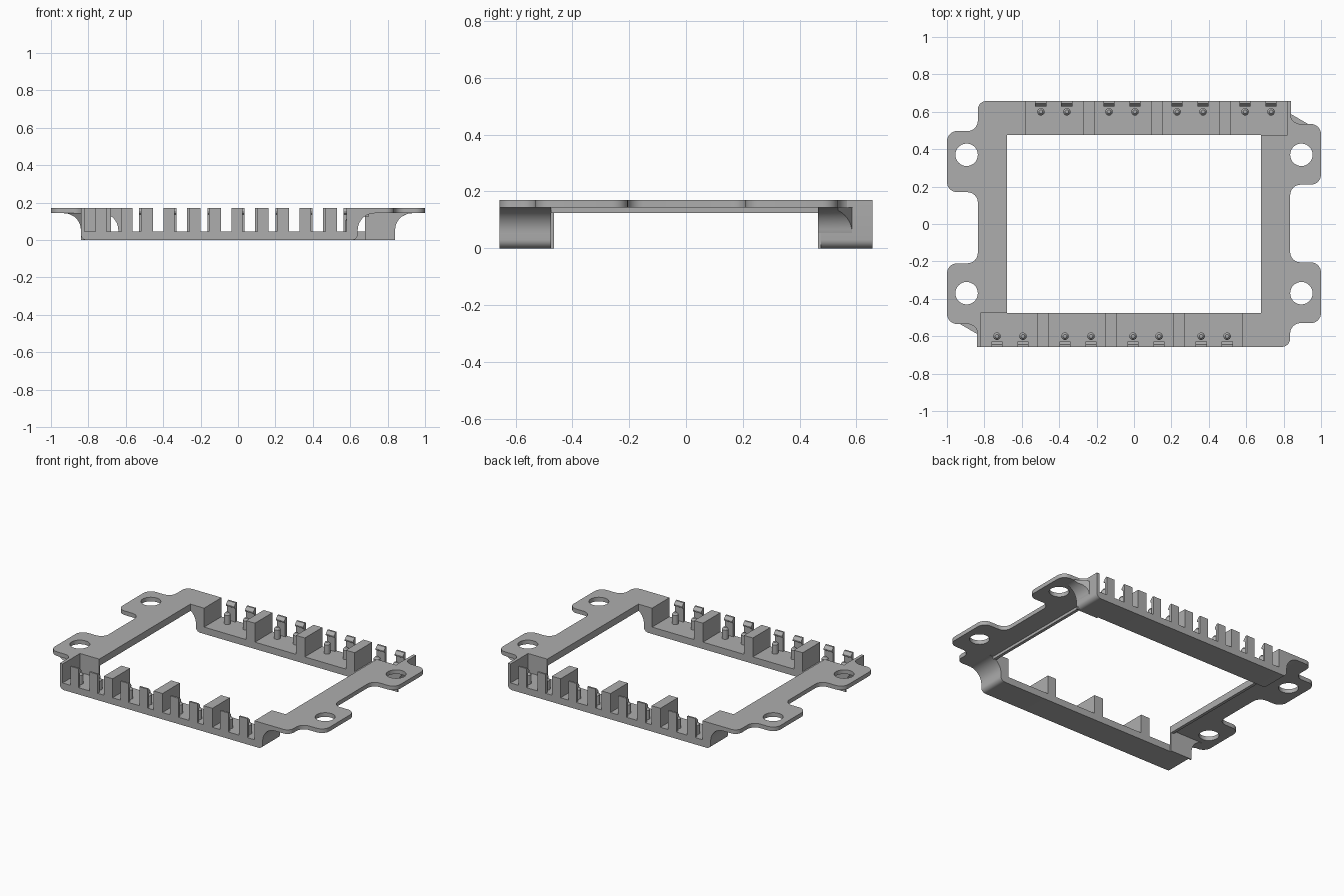
import bpy, bmesh, math
from mathutils import Matrix, Vector

if "Cube" in bpy.data.objects:
    bpy.data.objects.remove(bpy.data.objects["Cube"], do_unlink=True)

GREY = (0.42, 0.42, 0.42, 1)
mat = bpy.data.materials.new("plain_grey")
mat.use_nodes = True
mat.diffuse_color = GREY
mat.node_tree.nodes["Principled BSDF"].inputs["Base Color"].default_value = GREY

TOP, UNDER, FLOOR = 0.17, 0.143, 0.045
OUT, IN = 0.657, 0.475      # rail outer and inner distance from the centre
HALF = 0.835                # half width of the frame body
HALF_TURN = Matrix.Rotation(math.pi, 4, "Z")


def add(name, mesh, smooth=False):
    mesh.materials.clear()
    mesh.materials.append(mat)
    ob = bpy.data.objects.new(name, mesh)
    bpy.context.scene.collection.objects.link(ob)
    if smooth:
        bpy.ops.object.select_all(action="DESELECT")
        ob.select_set(True)
        bpy.context.view_layer.objects.active = ob
        bpy.ops.object.shade_smooth_by_angle(angle=math.radians(35))
    return ob


def add_both(name, bm, smooth=False):
    """One copy for the front, one turned half round for the back."""
    bmesh.ops.recalc_face_normals(bm, faces=bm.faces)
    for side in ("front", "back"):
        mesh = bpy.data.meshes.new(side + "_" + name)
        bm.to_mesh(mesh)
        if side == "back":
            mesh.transform(HALF_TURN)
        add(side + "_" + name, mesh, smooth)
    bm.free()


def prism(bm, points, step):
    face = bm.faces.new([bm.verts.new(p) for p in points])
    geom = bmesh.ops.extrude_face_region(bm, geom=[face])["geom"]
    new = [v for v in geom if isinstance(v, bmesh.types.BMVert)]
    bmesh.ops.translate(bm, verts=new, vec=step)
    return new


def box(bm, x0, x1, y0, y1, z0, z1):
    prism(bm, [(x0, y0, z0), (x1, y0, z0), (x1, y1, z0), (x0, y1, z0)], (0, 0, z1 - z0))


def arc(cx, cz, r, a0, a1, n=10):
    angles = [math.radians(a0 + (a1 - a0) * i / n) for i in range(n + 1)]
    return [(cx + r * math.cos(a), cz + r * math.sin(a)) for a in angles]


def rounded(corners, n=8):
    """Round each (x, y, radius) right-angled corner of an outline."""
    out = []
    for i, (x, y, r) in enumerate(corners):
        p = Vector((x, y))
        if not r:
            out.append(p)
            continue
        a = p + (Vector(corners[i - 1][:2]) - p).normalized() * r
        b = p + (Vector(corners[(i + 1) % len(corners)][:2]) - p).normalized() * r
        centre = a + b - p
        for k in range(n + 1):
            t = k / n * math.pi / 2
            out.append(centre + (a - centre) * math.cos(t) + (b - centre) * math.sin(t))
    return out


def plate(name, front_ear, back_ear, turn):
    """Side plate with two rounded ears and screw holes, as a filled outline."""
    corners = [(0.58, -OUT, 0), (HALF, -OUT, 0.045)]
    for lo, hi in (front_ear, back_ear):
        corners += [(HALF, lo, 0.055), (1, lo, 0.055), (1, hi, 0.055), (HALF, hi, 0.055)]
    corners += [(HALF, OUT, 0), (0.82, OUT, 0), (0.82, IN, 0),
                (0.68, IN, 0), (0.68, -IN, 0), (0.58, -IN, 0)]
    loops = [rounded(corners)]
    for y in (-0.37, 0.37):
        loops.append(arc(0.895, y, 0.06, 0, 348.75, 31))
    curve = bpy.data.curves.new(name, "CURVE")
    curve.dimensions = "2D"
    curve.fill_mode = "BOTH"
    curve.extrude = (TOP - UNDER) / 2
    for loop in loops:
        s = curve.splines.new("POLY")
        s.points.add(len(loop) - 1)
        for pt, co in zip(s.points, loop):
            pt.co = (co[0], co[1], 0, 1)
        s.use_cyclic_u = True
    helper = bpy.data.objects.new(name + "_outline", curve)
    mesh = bpy.data.meshes.new_from_object(helper)
    bpy.data.objects.remove(helper)
    mesh.transform(Matrix.Translation((0, 0, (TOP + UNDER) / 2)))
    if turn:
        mesh.transform(HALF_TURN)
    bm = bmesh.new()
    bm.from_mesh(mesh)
    bmesh.ops.remove_doubles(bm, verts=bm.verts, dist=1e-5)
    bmesh.ops.recalc_face_normals(bm, faces=bm.faces)
    bm.to_mesh(mesh)
    bm.free()
    add(name, mesh, True)


plate("left_plate", (-0.53, -0.205), (0.21, 0.535), False)
plate("right_plate", (-0.497, -0.17), (0.21, 0.535), True)

# Rail: floor, thin end wall, and a solid end with a hollow curve under the plate
bm = bmesh.new()
profile = [(0.58, UNDER), (0.58, FLOOR), (-0.82, FLOOR), (-0.82, TOP), (-0.84, TOP)]
profile += arc(-0.81, 0.03, 0.03, 180, 270, 6)
profile += arc(0.61, 0.03, 0.03, 270, 360, 6)
profile += arc(0.73, 0.053, 0.09, 180, 90)
prism(bm, [(x, -OUT, z) for x, z in profile], (0, OUT - IN, 0))
add_both("rail", bm, True)

# Curved web joining the rail end to the ear, following the ear's neck
bm = bmesh.new()
web = [(-0.835, UNDER), (-0.835, 0.04)] + arc(-0.93, 0.053, 0.09, 0, 90)
prism(bm, [(x, -IN + 0.01, z) for x, z in web], (0, -0.125, 0))
for v in bm.verts:
    if v.co.y < -0.5:
        v.co.y = min(v.co.y + (-0.835 - v.co.x), -0.535)
add_both("ear_web", bm, True)

# Wall between the open pocket and the side plate
bm = bmesh.new()
box(bm, -0.84, -0.68, -IN, -IN + 0.01, 0, TOP)
add_both("pocket_wall", bm)

# Lip along the inner edge of the plate
bm = bmesh.new()
box(bm, 0.68, 0.70, -IN, IN, 0.125, UNDER)
add_both("inner_lip", bm)

# Dividers, clips and pegs, repeated for each cell
dividers, clips, pegs = bmesh.new(), bmesh.new(), bmesh.new()
clip_profile = [(-OUT, FLOOR), (-OUT, TOP), (-0.645, TOP), (-0.628, 0.15),
                (-0.628, 0.142), (-0.64, 0.135), (-0.64, FLOOR)]
for cell in range(4):
    start = -0.733 + cell * 0.364
    if cell < 3:
        box(dividers, start + 0.214, start + 0.278, -OUT, -IN, FLOOR, TOP)
    for x in (start, start + 0.139):
        prism(clips, [(x - 0.03, y, z) for y, z in clip_profile], (0.06, 0, 0))
        for r0, r1, z0, z1 in ((0.02, 0.02, FLOOR, 0.105), (0.02, 0.01, 0.105, 0.118)):
            bmesh.ops.create_cone(pegs, cap_ends=True, segments=16, radius1=r0, radius2=r1,
                                  depth=z1 - z0,
                                  matrix=Matrix.Translation((x, -0.6, (z0 + z1) / 2)))
add_both("dividers", dividers)
add_both("clips", clips)
add_both("pegs", pegs, True)
